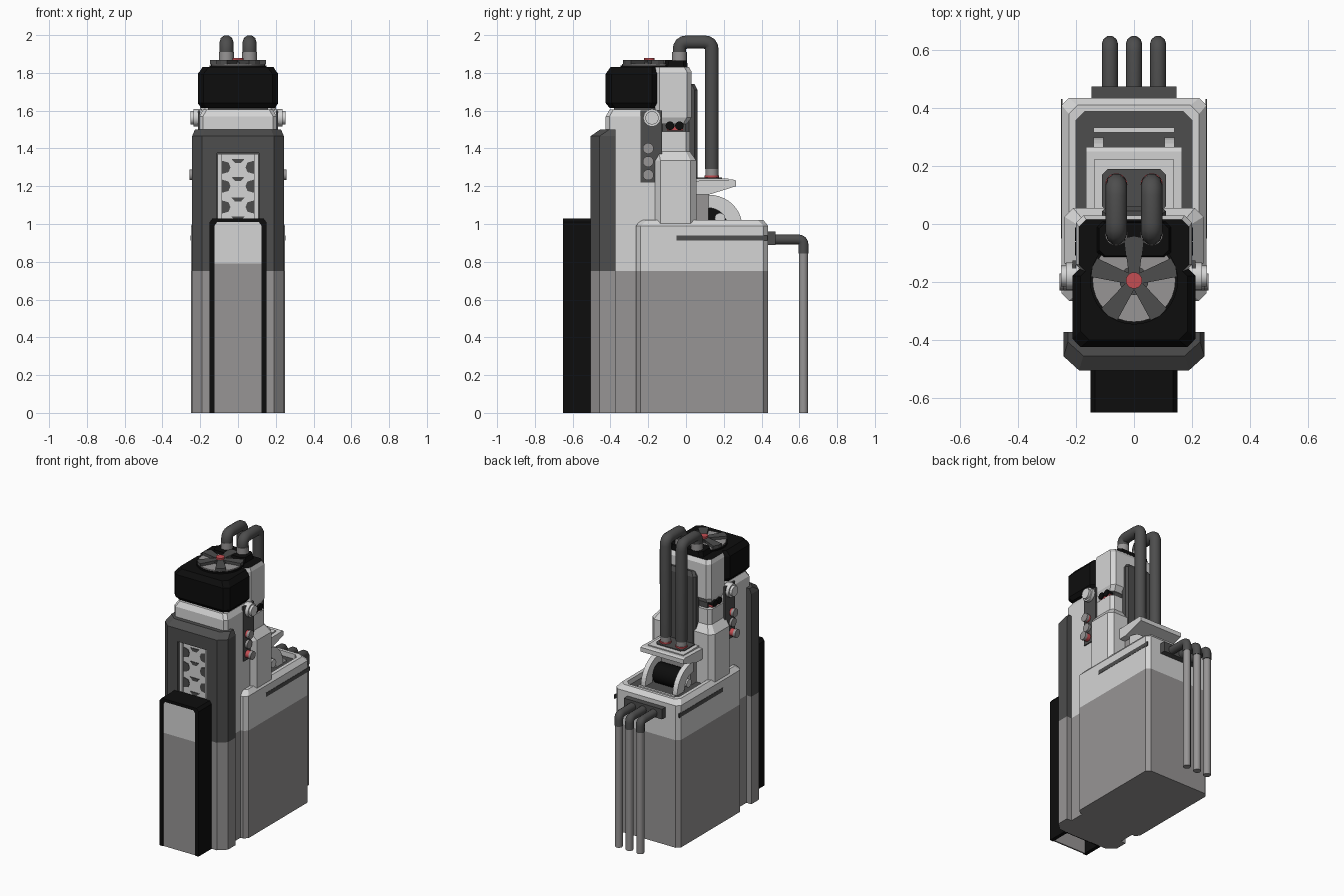
import bpy, bmesh, math
from mathutils import Vector

if "Cube" in bpy.data.objects:
    bpy.data.objects.remove(bpy.data.objects["Cube"])


def material(name, r, g, b):
    m = bpy.data.materials.new(name)
    m.diffuse_color = (r, g, b, 1)
    m.use_nodes = True
    m.node_tree.nodes["Principled BSDF"].inputs["Base Color"].default_value = m.diffuse_color
    return m


LIGHT = material("light_grey", 0.66, 0.66, 0.66)
MID = material("mid_grey", 0.31, 0.30, 0.30)
DARK = material("dark_grey", 0.075, 0.075, 0.075)
BLACK = material("black", 0.004, 0.004, 0.004)
RED = material("red", 0.55, 0.075, 0.085)


def finish(name, bm, mats):
    bmesh.ops.recalc_face_normals(bm, faces=bm.faces)
    me = bpy.data.meshes.new(name)
    bm.to_mesh(me)
    bm.free()
    for m in mats:
        me.materials.append(m)
    ob = bpy.data.objects.new(name, me)
    bpy.context.collection.objects.link(ob)
    return ob


def octa(x, y0, y1, c):
    """Rectangle outline with chamfered corners."""
    return [(-x + c, y0), (x - c, y0), (x, y0 + c), (x, y1 - c),
            (x - c, y1), (-x + c, y1), (-x, y1 - c), (-x, y0 + c)]


def loft(name, layers, bands, cap=None):
    """Stack of (z, outline) layers; one material per band between layers."""
    mats = list(dict.fromkeys(bands + [cap or bands[-1]]))
    bm = bmesh.new()
    rings = [[bm.verts.new((x, y, z)) for x, y in o] for z, o in layers]
    n = len(rings[0])
    for a, b, m in zip(rings, rings[1:], bands):
        for i in range(n):
            j = (i + 1) % n
            bm.faces.new((a[i], a[j], b[j], b[i])).material_index = mats.index(m)
    bm.faces.new(rings[0][::-1]).material_index = mats.index(bands[0])
    bm.faces.new(rings[-1]).material_index = mats.index(cap or bands[-1])
    return finish(name, bm, mats)


def prism(name, pts, axis, a, b, mat):
    """Extrude a 2D profile along x (pts are y,z), y (x,z) or z (x,y)."""
    def at(p, t):
        return {"x": (t, *p), "y": (p[0], t, p[1]), "z": (*p, t)}[axis]
    bm = bmesh.new()
    r0 = [bm.verts.new(at(p, a)) for p in pts]
    r1 = [bm.verts.new(at(p, b)) for p in pts]
    for i in range(len(pts)):
        j = (i + 1) % len(pts)
        bm.faces.new((r0[i], r0[j], r1[j], r1[i]))
    bm.faces.new(r0)
    bm.faces.new(r1)
    return finish(name, bm, [mat])


def box(name, x0, x1, y0, y1, z0, z1, mat):
    return prism(name, [(x0, y0), (x1, y0), (x1, y1), (x0, y1)], "z", z0, z1, mat)


def cyl(name, axis, c, r, a, b, mat, n=20):
    pts = [(c[0] + r * math.cos(2 * math.pi * i / n),
            c[1] + r * math.sin(2 * math.pi * i / n)) for i in range(n)]
    ob = prism(name, pts, axis, a, b, mat)
    for p in ob.data.polygons:
        p.use_smooth = len(p.vertices) == 4
    return ob


def pipe(name, pts, r, bend, mat):
    """Round tube along a path with rounded corners."""
    pts = [Vector(p) for p in pts]
    path = [pts[0]]
    for p, q, s in zip(pts, pts[1:], pts[2:]):
        a, b = q + (p - q).normalized() * bend, q + (s - q).normalized() * bend
        path += [a.lerp(q, t).lerp(q.lerp(b, t), t) for t in (0, .25, .5, .75, 1)]
    path.append(pts[-1])
    cu = bpy.data.curves.new(name, "CURVE")
    cu.dimensions = "3D"
    cu.bevel_depth, cu.bevel_resolution, cu.use_fill_caps = r, 3, True
    sp = cu.splines.new("POLY")
    sp.points.add(len(path) - 1)
    for pt, v in zip(sp.points, path):
        pt.co = (*v, 1)
    cu.materials.append(mat)
    bpy.context.collection.objects.link(bpy.data.objects.new(name, cu))


# Rear tank with a recessed top
T = octa(0.25, -0.265, 0.435, 0.025)
loft("tank", [(0, T), (0.75, T), (0.99, T), (1.02, octa(0.225, -0.24, 0.41, 0.03)),
              (1.02, octa(0.2, -0.215, 0.388, 0.03)), (0.985, octa(0.2, -0.215, 0.388, 0.03))],
     [MID, LIGHT, LIGHT, LIGHT, LIGHT], DARK)
box("tank_back_bracket", -0.147, 0.147, 0.43, 0.475, 0.89, 0.96, DARK)

# Three drain pipes at the back
for i, x in enumerate((-0.083, 0, 0.083)):
    pipe(f"drain_elbow_{i}", [(x, 0.47, 0.918), (x, 0.622, 0.918), (x, 0.622, 0.845)], 0.028, 0.03, DARK)
    pipe(f"drain_pipe_{i}", [(x, 0.622, 0.85), (x, 0.622, 0)], 0.025, 0, MID)

# Middle column
C = octa(0.205, -0.425, -0.125, 0.02)
loft("column", [(0, C), (0.75, C), (1.57, C), (1.605, octa(0.185, -0.405, -0.145, 0.02))],
     [MID, LIGHT, LIGHT])
box("neck", -0.16, 0.16, -0.38, -0.16, 1.59, 1.63, DARK)


# Dark front panel with a recessed window
def front(x, y0, y1):
    return [(-x, y1), (-x, y0 + 0.048), (-x + 0.053, y0), (x - 0.053, y0), (x, y0 + 0.048), (x, y1)]


F = front(0.243, -0.505, -0.373)
panel = loft("front_panel", [(0, F), (0.75, F), (1.465, F), (1.5, front(0.228, -0.455, -0.373))],
             [MID, DARK, DARK])
cutter = box("window_cutter", -0.112, 0.112, -0.6, -0.455, 0.95, 1.375, DARK)
cutter.hide_render = True
cutter.hide_viewport = True
cutter.display_type = "WIRE"
mod = panel.modifiers.new("window", "BOOLEAN")
mod.operation, mod.object, mod.solver = "DIFFERENCE", cutter, "EXACT"
box("window_grille", -0.105, 0.105, -0.475, -0.45, 0.95, 1.37, LIGHT)
for s in (-1, 1):
    box("grille_rail", s * 0.098 - 0.01, s * 0.098 + 0.01, -0.49, -0.47, 0.95, 1.37, LIGHT)
    for z in (1.09, 1.2, 1.3):
        prism("grille_hole", [(s * 0.085, z - 0.035), (s * 0.05, z - 0.025), (s * 0.04, z),
                              (s * 0.05, z + 0.025), (s * 0.085, z + 0.035)], "y", -0.479, -0.47, DARK)
for z in (1.04, 1.14, 1.25, 1.345):
    prism("grille_slot", [(-0.035, z), (0.035, z), (0.015, z - 0.022), (-0.015, z - 0.022)],
          "y", -0.479, -0.47, DARK)

# Black front channel with its inset face
prism("front_channel", [(-.15, 0), (-.15, 1.01), (-.135, 1.03), (.135, 1.03), (.15, 1.01), (.15, 0),
                        (.125, 0), (.125, .99), (.11, 1.01), (-.11, 1.01), (-.125, .99), (-.125, 0)],
      "y", -0.65, -0.5, BLACK)
box("channel_back", -0.13, 0.13, -0.512, -0.502, 0, 1.02, BLACK)
box("channel_face_lower", -0.126, 0.126, -0.645, -0.635, 0, 0.79, MID)
prism("channel_face_upper", [(-.126, .79), (.126, .79), (.126, .99), (.11, 1.012), (-.11, 1.012), (-.126, .99)],
      "y", -0.645, -0.635, LIGHT)

# Shoulder block, gap and rear of the head
S, U = octa(0.24, -0.165, 0.055, 0.03), octa(0.2, -0.165, 0.02, 0.02)
loft("shoulder", [(0.98, S), (1.335, S), (1.385, U), (1.49, U)], [LIGHT] * 3)
box("head_gap", -0.165, 0.165, -0.14, 0, 1.48, 1.55, DARK)
loft("head_rear", [(1.53, octa(0.185, -0.145, 0.005, 0.02)), (1.565, octa(0.2, -0.165, 0.03, 0.025)),
                   (1.805, octa(0.2, -0.165, 0.03, 0.025)), (1.832, octa(0.19, -0.165, 0.015, 0.025))],
     [LIGHT] * 3, BLACK)
loft("back_plate", [(1.2, octa(0.11, 0.0, 0.06, 0.015)), (1.71, octa(0.11, 0.0, 0.06, 0.015)),
                    (1.74, octa(0.09, 0.0, 0.045, 0.015))], [DARK, DARK])
loft("pipe_collar", [(1.82, octa(0.13, -0.12, 0.01, 0.02)), (1.866, octa(0.12, -0.11, 0.005, 0.02))], [BLACK])

# Black head
loft("head", [(1.615, octa(0.195, -0.405, -0.16, 0.03)), (1.64, octa(0.213, -0.425, -0.15, 0.03)),
              (1.795, octa(0.213, -0.425, -0.15, 0.03)), (1.83, octa(0.185, -0.4, -0.15, 0.03))], [BLACK] * 3)

# Fan on top of the head
fan = (0, -0.195)
cyl("fan_rim", "z", fan, 0.152, 1.82, 1.84, BLACK, 32)
cyl("fan_disc", "z", fan, 0.143, 1.82, 1.848, MID, 32)
cyl("fan_core", "z", fan, 0.05, 1.84, 1.858, DARK)
cyl("fan_hub", "z", fan, 0.028, 1.85, 1.88, RED)
for k in range(5):
    a = math.radians(90 + 72 * k)
    ca, sa = math.cos(a), math.sin(a)
    blade = [(0.02, -0.018), (0.145, -0.034), (0.152, 0), (0.145, 0.034), (0.02, 0.018)]
    prism(f"fan_blade_{k}", [(u * ca - v * sa, fan[1] + u * sa + v * ca) for u, v in blade],
          "z", 1.845, 1.867, DARK)

# Two big pipes from head to rear platform
for s in (-1, 1):
    x = s * 0.061
    pipe("big_pipe", [(x, -0.035, 1.84), (x, -0.035, 1.963), (x, 0.137, 1.963), (x, 0.137, 1.29)],
         0.037, 0.04, DARK)
    cyl("pipe_top_cuff", "z", (x, -0.035), 0.039, 1.866, 1.91, MID)
    cyl("pipe_foot", "z", (x, 0.137), 0.034, 1.24, 1.3, MID)
    cyl("pipe_foot_ring", "z", (x, 0.137), 0.038, 1.24, 1.258, RED)

# Rear platform, arches and roller
prism("platform", [(0.04, 1.228), (0.25, 1.235), (0.265, 1.23), (0.265, 1.2), (0.12, 1.155), (0.04, 1.155)],
      "x", -0.165, 0.165, LIGHT)
box("platform_step", -0.137, 0.137, 0.05, 0.225, 1.225, 1.241, LIGHT)
prism("platform_pad", octa(0.11, 0.04, 0.19, 0.02), "z", 1.235, 1.247, DARK)
box("platform_support", -0.12, 0.12, 0.04, 0.12, 0.98, 1.16, MID)
angles = [math.radians(9 * i) for i in range(11)]
arch = [(0.12 + 0.178 * math.cos(a), 0.985 + 0.17 * math.sin(a)) for a in angles]
arch += [(0.12 + 0.1 * math.cos(a), 0.985 + 0.1 * math.sin(a)) for a in reversed(angles)]
for s in (-1, 1):
    prism("arch", arch, "x", s * 0.105, s * 0.14, LIGHT)
    cyl("roller_axle", "x", (0.18, 1.03), 0.028, s * 0.08, s * 0.15, LIGHT)
cyl("roller", "x", (0.17, 1.04), 0.07, -0.09, 0.09, BLACK)
box("recess_bar", -0.14, 0.14, 0.315, 0.333, 0.98, 0.995, LIGHT)

# Side fittings, both sides
for s in (-1, 1):
    box("side_slot", s * 0.246, s * 0.252, -0.05, 0.432, 0.912, 0.94, DARK)
    box("side_strip", s * 0.2, s * 0.212, -0.24, -0.126, 1.22, 1.6, DARK)
    cyl("head_pivot", "x", (-0.18, 1.562), 0.047, s * 0.19, s * 0.235, LIGHT, 12)
    cyl("head_pivot_cap", "x", (-0.18, 1.562), 0.036, s * 0.23, s * 0.252, LIGHT, 12)
    for z, x in ((1.4, 0.243), (1.33, 0.23), (1.26, 0.257)):
        cyl("side_peg_ring", "x", (-0.2, z), 0.026, s * 0.2, s * (x - 0.015), RED, 14)
        cyl("side_peg_cap", "x", (-0.2, z), 0.029, s * (x - 0.017), s * x, MID, 14)
    for y in (-0.085, -0.035):
        cyl("gap_knob", "x", (y, 1.52), 0.023, s * 0.16, s * 0.203, BLACK, 14)
    box("gap_red_bar", s * 0.16, s * 0.195, -0.1, -0.015, 1.495, 1.515, RED)
